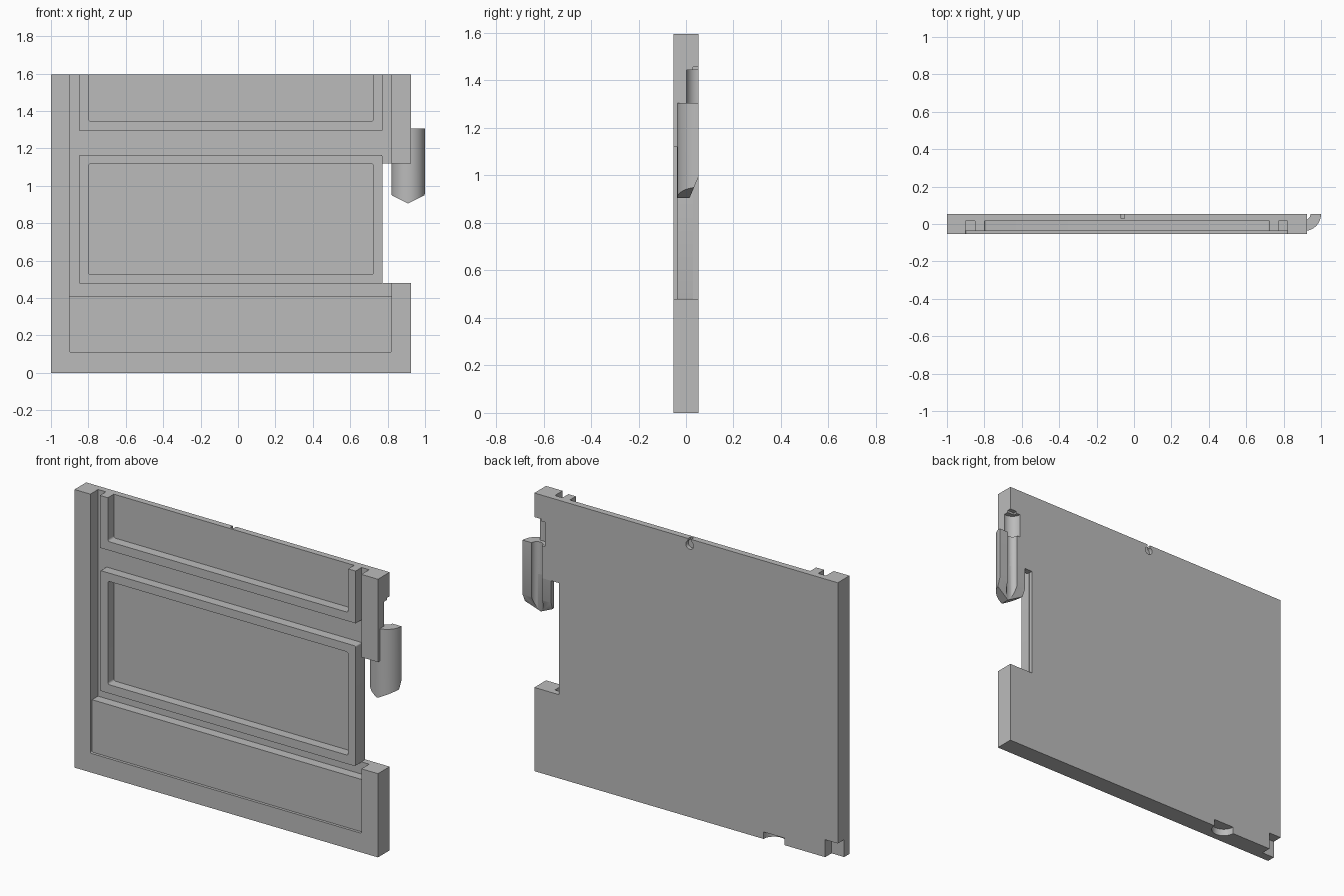
import bpy, bmesh, math
from mathutils import Vector

cube = bpy.data.objects.get("Cube")
if cube:
    bpy.data.objects.remove(cube, do_unlink=True)

grey = bpy.data.materials.new("plain_grey")
grey.use_nodes = True
colour = (0.5, 0.5, 0.5, 1)
grey.diffuse_color = colour
grey.node_tree.nodes["Principled BSDF"].inputs["Base Color"].default_value = colour

FRONT, BACK, TOP = -0.053, 0.053, 1.595
PANEL, FLOOR = -0.037, 0.017      # depth of raised panels and of channels
OUT = 0.1                         # overshoot for cutters


def make_object(name, bm):
    bmesh.ops.recalc_face_normals(bm, faces=bm.faces)
    mesh = bpy.data.meshes.new(name)
    bm.to_mesh(mesh)
    bm.free()
    mesh.materials.append(grey)
    obj = bpy.data.objects.new(name, mesh)
    bpy.context.collection.objects.link(obj)
    return obj


def box(name, x, y, z, corner=0):
    """Box from ranges; corner rounds the edges that run front to back."""
    bm = bmesh.new()
    bmesh.ops.create_cube(bm, size=1)
    for v in bm.verts:
        v.co = [r[0] if c < 0 else r[1] for r, c in zip((x, y, z), v.co)]
    if corner:
        edges = [e for e in bm.edges
                 if abs(e.verts[0].co.y - e.verts[1].co.y) > 0.001]
        bmesh.ops.bevel(bm, geom=edges, offset=corner, segments=4,
                        profile=0.5, affect='EDGES')
    return make_object(name, bm)


def cylinder(name, centre, radius, z, axis='Z'):
    """Cylinder spanning z, or lying front to back when axis is Y."""
    bm = bmesh.new()
    bmesh.ops.create_cone(bm, cap_ends=True, segments=48, radius1=radius,
                          radius2=radius, depth=z[1] - z[0])
    obj = make_object(name, bm)
    mid = (z[0] + z[1]) / 2
    if axis == 'Y':
        obj.rotation_euler.x = math.pi / 2
        obj.location = (centre[0], mid, centre[1])
    else:
        obj.location = (*centre, mid)
    return obj


def cut(target, *cutters):
    for c in cutters:
        c.hide_render = True
        mod = target.modifiers.new("cut", 'BOOLEAN')
        mod.operation, mod.solver, mod.object = 'DIFFERENCE', 'EXACT', c
    bpy.context.view_layer.update()
    graph = bpy.context.evaluated_depsgraph_get()
    mesh = bpy.data.meshes.new_from_object(target.evaluated_get(graph))
    target.modifiers.clear()
    target.data = mesh
    for c in cutters:
        bpy.data.objects.remove(c, do_unlink=True)


def channel_cutters():
    """Finger groove behind the latch cover."""
    x = 0.91
    return (cylinder("narrow_cutter", (x, BACK), 0.033, (0.8, 1.4)),
            cylinder("wide_cutter", (x, BACK), 0.053, (1.305, 1.445)),
            box("cap_cutter", (x - 0.03, x + OUT), (0.03, OUT), (1.4, 1.457)))


# Main slab with stiles, side notch, channels and small pockets
slab = box("door_slab", (-1, 0.925), (FRONT, BACK), (0, TOP))
cut(slab,
    box("channel_cutter", (-0.9, 0.82), (-OUT, FLOOR), (0.41, 1.7)),
    box("lower_panel_cutter", (-0.9, 0.82), (-OUT, PANEL), (0.11, 0.5), 0.008),
    box("side_notch_cutter", (0.77, 1.1), (-OUT, OUT), (0.48, 1.12)),
    box("corner_cutter", (-1.1, -0.92), (-0.005, OUT), (-OUT, 0.1)),
    cylinder("bottom_pocket_cutter", (-0.595, BACK), 0.066, (-OUT, 0.04)),
    box("top_slot_cutter", (-0.07, -0.05), (0.022, OUT), (1.56, 1.7)),
    cylinder("round_hole_cutter", (-0.06, 1.56), 0.024, (0.022, OUT), 'Y'),
    *channel_cutters())

# Raised frames around the two sunken panels
for name, low, high, pocket_top in (("upper_frame", 1.295, TOP, 1.7),
                                    ("middle_frame", 0.475, 1.165, 1.117)):
    frame = box(name, (-0.85, 0.772), (PANEL, 0.03), (low, high),
                0 if pocket_top > TOP else 0.008)
    cut(frame, box("pocket_cutter", (-0.8, 0.725), (-OUT, FLOOR),
                   (low + 0.05, pocket_top), 0.012))

# Half-round latch cover with a pointed, back-chamfered tip
bm = bmesh.new()
radius, cx = 0.09, 0.91
arc = [bm.verts.new((cx + radius * math.cos(a), BACK - radius * math.sin(a), 0.9))
       for a in (math.pi * i / 32 for i in range(33))]
base = bm.faces.new(arc)
ext = bmesh.ops.extrude_face_region(bm, geom=[base])
for v in (g for g in ext["geom"] if isinstance(g, bmesh.types.BMVert)):
    v.co.z = 1.305
tip = Vector((cx, 0.015, 0.905))
for normal in ((0.5, 0, -1), (-0.5, 0, -1), (0, 0.085, -0.036)):
    res = bmesh.ops.bisect_plane(bm, geom=bm.verts[:] + bm.edges[:] + bm.faces[:],
                                 plane_co=tip, plane_no=normal, clear_outer=True)
    rim = [g for g in res["geom_cut"] if isinstance(g, bmesh.types.BMEdge)]
    bmesh.ops.holes_fill(bm, edges=rim, sides=0)
cover = make_object("latch_cover", bm)
cut(cover, *channel_cutters())

# Smooth the round surfaces, keep edges crisp
for obj in bpy.context.collection.objects:
    if obj.type == 'MESH' and obj.data.materials and obj.data.materials[0] == grey:
        bpy.ops.object.select_all(action='DESELECT')
        obj.select_set(True)
        bpy.context.view_layer.objects.active = obj
        bpy.ops.object.shade_smooth_by_angle(angle=math.radians(30))
